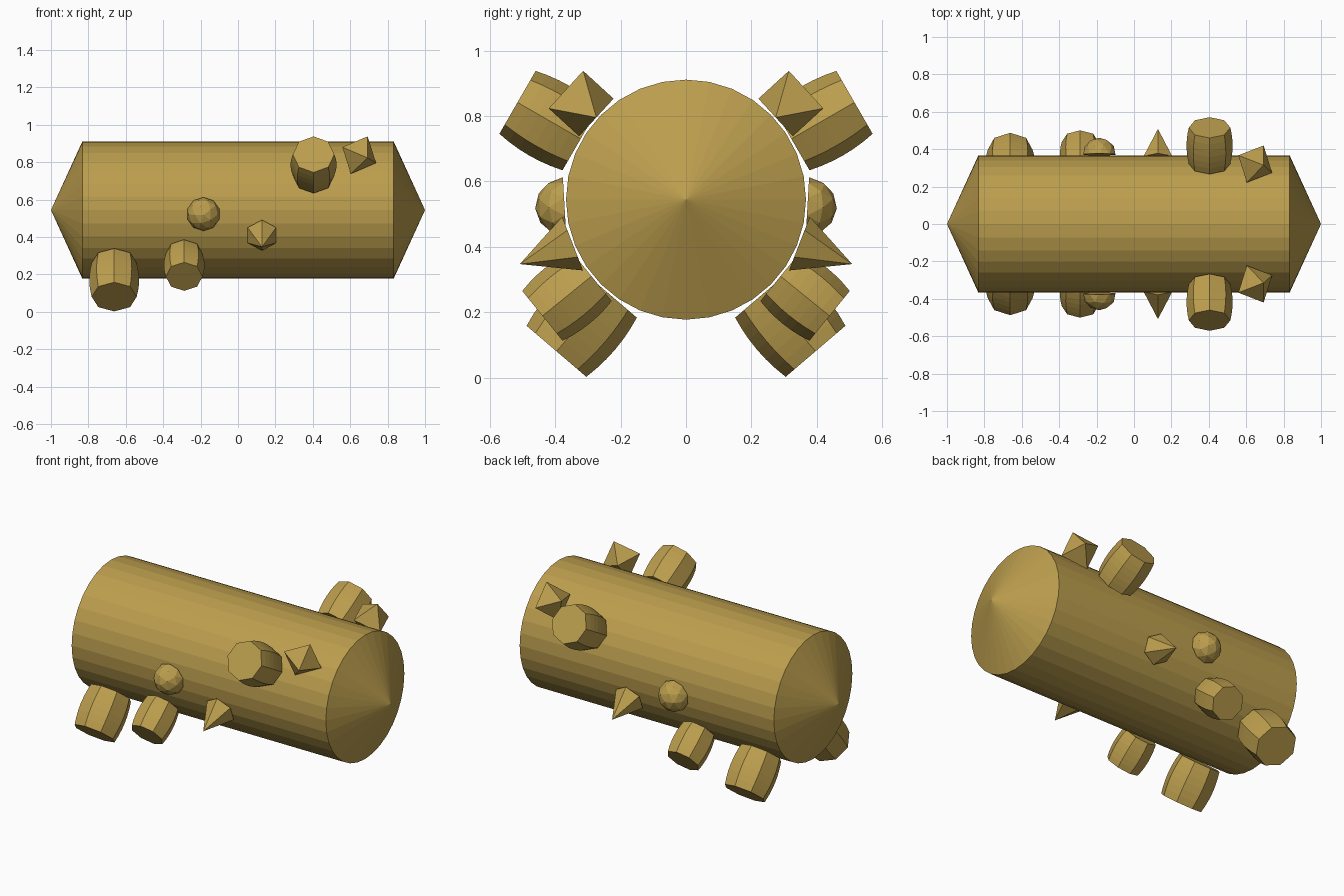
import bpy, bmesh, math
from mathutils import Matrix, Vector

if "Cube" in bpy.data.objects:
    bpy.data.objects.remove(bpy.data.objects["Cube"])

AXIS_Z = 0.544      # height of the body axis
BASE = 0.372        # distance from the axis to the base of each attachment

mat = bpy.data.materials.new("ochre")
mat.diffuse_color = (0.50, 0.34, 0.075, 1)
mat.use_nodes = True
mat.node_tree.nodes["Principled BSDF"].inputs["Base Color"].default_value = mat.diffuse_color


def ring(sides, radius, height, turn=0.0):
    """Regular polygon of points at a given height."""
    return [Vector((radius * math.cos(turn + 2 * math.pi * i / sides),
                    radius * math.sin(turn + 2 * math.pi * i / sides), height))
            for i in range(sides)]


def solid(name, points, matrix, mirrored=True):
    """Flat-faced convex solid, optionally mirrored to the other side."""
    bm = bmesh.new()
    for p in points:
        bm.verts.new(p)
    bmesh.ops.convex_hull(bm, input=bm.verts[:])
    bmesh.ops.dissolve_limit(bm, angle_limit=math.radians(0.8),
                             verts=bm.verts[:], edges=bm.edges[:])
    bm.transform(matrix)
    bmesh.ops.recalc_face_normals(bm, faces=bm.faces[:])
    mesh = bpy.data.meshes.new(name)
    bm.to_mesh(mesh)
    bm.free()
    mesh.materials.append(mat)
    ob = bpy.data.objects.new(name, mesh)
    bpy.context.collection.objects.link(ob)
    if mirrored:
        mod = ob.modifiers.new("mirror", 'MIRROR')
        mod.use_axis = (False, True, False)
        mod.use_clip = False
    return ob


def mount(x, degrees):
    """Frame on the body's surface: local z points radially outward."""
    c, s = math.cos(math.radians(degrees)), math.sin(math.radians(degrees))
    return Matrix(((1, 0, 0, x),
                   (0, s, c, BASE * c),
                   (0, -c, s, BASE * s + AXIS_Z),
                   (0, 0, 0, 1)))


def barrel(end_radius, bulge_radius, length, segments=6):
    """Eight-sided barrel with a curved profile."""
    pts = []
    for i in range(segments + 1):
        t = i / segments
        r = end_radius + (bulge_radius - end_radius) * (1 - (2 * t - 1) ** 2)
        pts += ring(8, r, length * t)
    return pts


# Body: long cylinder with a shallow cone at each end
body = ring(32, 0.367, -0.832) + ring(32, 0.367, 0.832)
body += [Vector((0, 0, -1)), Vector((0, 0, 1))]
solid("body", body, Matrix.Translation((0, 0, AXIS_Z)) @ Matrix.Rotation(math.pi / 2, 4, 'Y'), False)

# Barrels: two low pairs and one high pair
solid("large_lower_barrel", barrel(0.120, 0.133, 0.238), mount(-0.662, -49.5))
solid("small_lower_barrel", barrel(0.098, 0.109, 0.193), mount(-0.288, -39))
solid("upper_barrel", barrel(0.111, 0.123, 0.223), mount(0.404, 30))

# Six-sided spikes
solid("spike", ring(6, 0.088, 0, math.pi / 2) + [Vector((0, 0, 0.173))], mount(0.128, -21.2))

# Octahedra resting on a face
solid("octahedron", ring(3, 0.09, 0) + ring(3, 0.09, 0.126, math.pi), mount(0.648, 42.5))

# Faceted domes
dome = bmesh.new()
bmesh.ops.create_icosphere(dome, subdivisions=2, radius=0.09,
                           matrix=Matrix.Rotation(math.pi, 4, 'Z'))
dome_points = [v.co.copy() for v in dome.verts if v.co.z > -0.005]
dome.free()
solid("dome", dome_points, mount(-0.185, -3.3))
